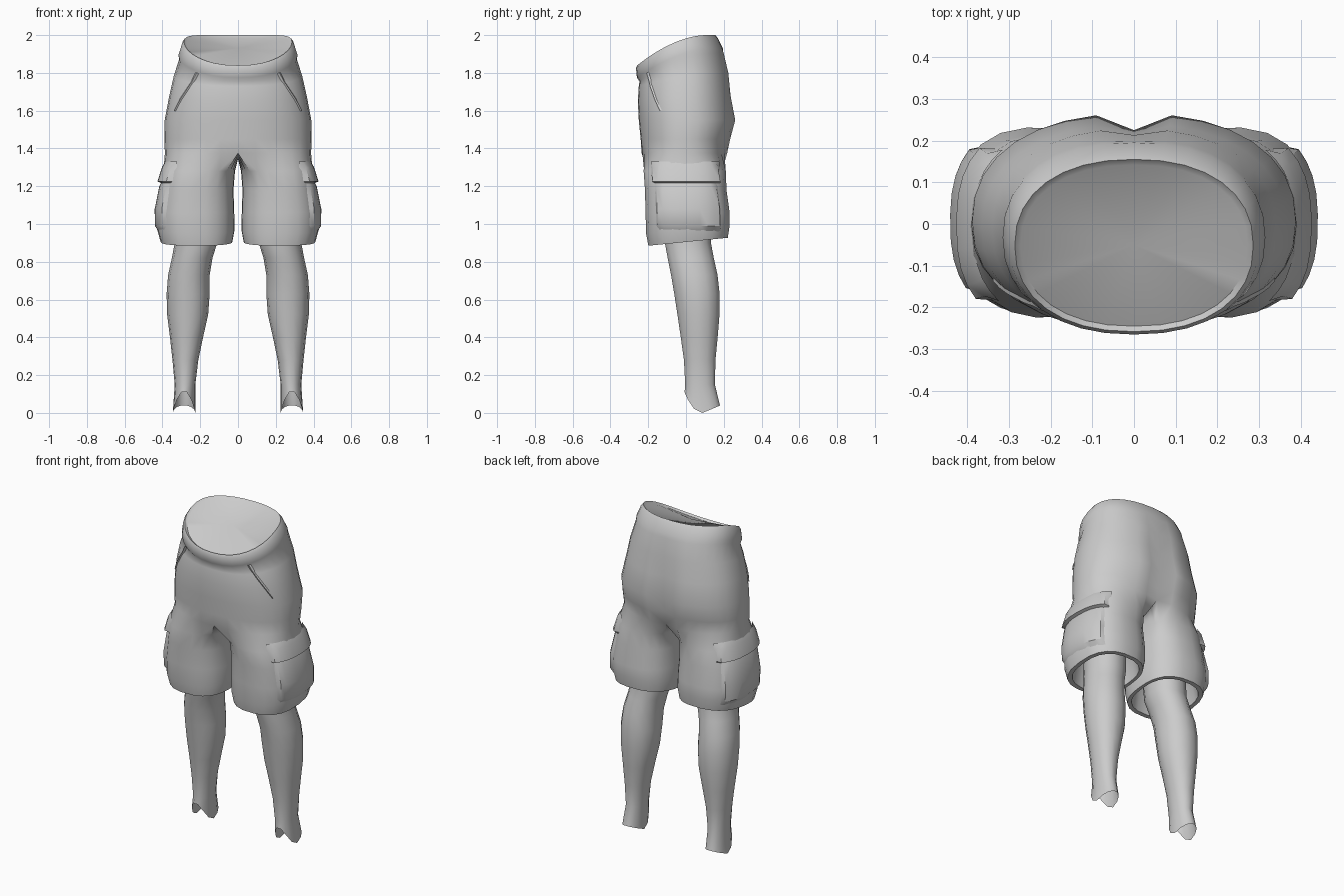
import bpy, bmesh, math
from mathutils import Vector
from mathutils.bvhtree import BVHTree

if "Cube" in bpy.data.objects:
    bpy.data.objects.remove(bpy.data.objects["Cube"])

OUT, INN = 17, 7   # points on the outer arc / extra points on the inner thigh
CORNER = math.radians(135)


def make(name, verts, faces, smooth=45):
    """Half-model mesh, mirrored across x = 0."""
    me = bpy.data.meshes.new(name)
    me.from_pydata([tuple(v) for v in verts], [], faces)
    bm = bmesh.new()
    bm.from_mesh(me)
    bmesh.ops.recalc_face_normals(bm, faces=bm.faces)
    bm.to_mesh(me)
    bm.free()
    ob = bpy.data.objects.new(name, me)
    bpy.context.collection.objects.link(ob)
    m = ob.modifiers.new("Mirror", 'MIRROR')
    m.use_clip = True
    m.merge_threshold = 0.002
    bpy.ops.object.select_all(action='DESELECT')
    ob.select_set(True)
    bpy.context.view_layer.objects.active = ob
    bpy.ops.object.shade_smooth_by_angle(angle=math.radians(smooth))
    return ob


def sup(a, n):
    """Point on a unit superellipse."""
    c, s = math.cos(a), math.sin(a)
    return (math.copysign(abs(c) ** (2 / n), c), math.copysign(abs(s) ** (2 / n), s))


def ring_pt(a, out, inn, yf, yb, n=2.5):
    c, s = sup(a, n)
    return ((out + inn) / 2 + c * (out - inn) / 2, (yf + yb) / 2 + s * (yb - yf) / 2)


def bridge(faces, r0, r1, closed):
    k = len(r0)
    for i in range(k if closed else k - 1):
        j = (i + 1) % k
        faces.append((r0[i], r0[j], r1[j], r1[i]))


# Shorts: body rows (z back, front drop, half width, y front, y back, back notch)
BODY = [(1.985, .155, .272, -.245, .142, 0), (2.0, .16, .286, -.258, .155, 0),
        (1.985, .16, .298, -.265, .168, 0), (1.93, .155, .315, -.26, .195, 0),
        (1.905, .15, .312, -.246, .203, .005), (1.80, .07, .34, -.25, .228, .015),
        (1.68, .03, .365, -.255, .24, .025), (1.55, 0, .388, -.25, .265, .04),
        (1.45, 0, .39, -.24, .238, .035), (1.375, 0, .387, -.235, .222, .02)]
# Shorts: leg rows (z, outer x, inner x, y front, y back)
LEG = [(1.28, .395, .016, -.225, .212), (1.18, .412, .024, -.218, .215),
       (1.06, .43, .02, -.215, .232), (.97, .428, .018, -.212, .232),
       (.905, .41, .03, -.2, .222), (.905, .385, .05, -.175, .198),
       (1.02, .37, .06, -.16, .18), (1.1, .33, .1, -.11, .13)]

verts, faces, prev = [], [], None
verts.append((0, -.05, 1.93))
for zb, drop, rx, yf, yb, notch in BODY:
    row = []
    for i in range(OUT):
        t = i / (OUT - 1)
        c, s = sup(-math.pi / 2 + math.pi * t, 2.25)
        x, y = rx * max(c, 0), (yf + yb) / 2 + s * (yb - yf) / 2
        if i in (0, OUT - 1):
            x = 0
        if i == OUT - 1:
            y -= notch
        f = max(0, (yb - .05 - y) / (yb - .05 - yf)) ** 1.8
        row.append(len(verts))
        verts.append((x, y, zb - drop * f))
    if prev:
        bridge(faces, prev, row, False)
    else:   # closed waist
        faces += [(0, row[i], row[i + 1]) for i in range(OUT - 1)]
    prev = row
# crotch line joins the outer arc into a full leg ring
y0, y1 = verts[prev[-1]][1], verts[prev[0]][1]
for i in range(1, INN + 1):
    t = i / (INN + 1)
    prev.append(len(verts))
    verts.append((0, y0 + (y1 - y0) * t, 1.375 - .03 * math.sin(math.pi * t)))
for z, out, inn, yf, yb in LEG:
    row = []
    for i in range(OUT + INN):
        if i < OUT:
            a = -CORNER + 2 * CORNER * i / (OUT - 1)
        else:
            a = CORNER + (2 * math.pi - 2 * CORNER) * (i - OUT + 1) / (INN + 1)
        x, y = ring_pt(a, out, inn, yf, yb)
        row.append(len(verts))
        verts.append((x, y, z + (.1 * y if z < 1 else 0)))
    bridge(faces, prev, row, True)
    prev = row
make("shorts", verts, faces)
tree = BVHTree.FromPolygons([Vector(v) for v in verts], faces)


def leg_at(z):
    rows = LEG[:5]
    if z >= rows[0][0]:
        return rows[0][1:]
    for a, b in zip(rows, rows[1:]):
        if b[0] <= z:
            t = (a[0] - z) / (a[0] - b[0])
            return [p + (q - p) * t for p, q in zip(a[1:], b[1:])]


def patch(name, a0, a1, rows, n=10):
    """Cloth panel on the outside of the leg; rows are (z, offset)."""
    v, f, prev = [], [], None
    for z, off in rows:
        o, i, yf, yb = leg_at(z)
        row = []
        for k in range(n + 1):
            a = math.radians(a0 + (a1 - a0) * k / n)
            d = off if 0 < k < n else -.008
            x, y = ring_pt(a, o + d, i - d, yf - d, yb + d)
            row.append(len(v))
            v.append((x, y, z))
        if prev:
            bridge(f, prev, row, False)
        prev = row
    make(name, v, f, 35)


# Cargo pocket and its flap
patch("cargo_pocket", -48, 52, [(1.24, -.005), (1.2, .008), (1.08, .014), (.99, .012), (.955, -.008)])
patch("pocket_flap", -54, 58, [(1.33, -.01), (1.3, .008), (1.225, .022), (1.215, -.005)])

# Slanted front pocket seam laid on the surface
v, f, prev = [], [], None
for k in range(7):
    t = k / 6
    p, nrm, _, _ = tree.find_nearest(Vector((.23 + .11 * t, -.22 + .08 * t, 1.79 - .19 * t)))
    if nrm.dot(Vector((p.x, p.y, 0))) < 0:
        nrm = -nrm
    side = Vector((.008, .004, .004))
    row = [len(v), len(v) + 1, len(v) + 2]
    v += [p - side - nrm * .003, p + nrm * .007, p + side - nrm * .003]
    if prev:
        bridge(f, prev, row, False)
    prev = row
make("front_pocket_seam", v, f)

# Lower legs: (z, inner x, outer x, y front, y back), ragged open ankle
SHIN = [(1.1, .1, .33, -.13, .13), (.9, .11, .335, -.115, .135), (.82, .135, .35, -.1, .15),
        (.73, .15, .37, -.082, .17), (.63, .15, .378, -.065, .181), (.52, .158, .375, -.048, .18),
        (.4, .185, .36, -.03, .17), (.28, .21, .347, -.013, .158), (.15, .226, .335, -.006, .155),
        (0, .226, .345, -.01, .182)]
v, f, prev = [], [], None
N = 14
for z, inn, out, yf, yb in SHIN:
    row = []
    for k in range(N):
        a = 2 * math.pi * k / N
        x, y = ring_pt(a, out, inn, yf, yb, 2.1)
        s = math.sin(a)
        zz = z if z else (.115 * s * s if s < 0 else .04 * s)
        row.append(len(v))
        v.append((x, y, zz))
    if prev:
        bridge(f, prev, row, True)
    prev = row
make("lower_legs", v, f, 60)
